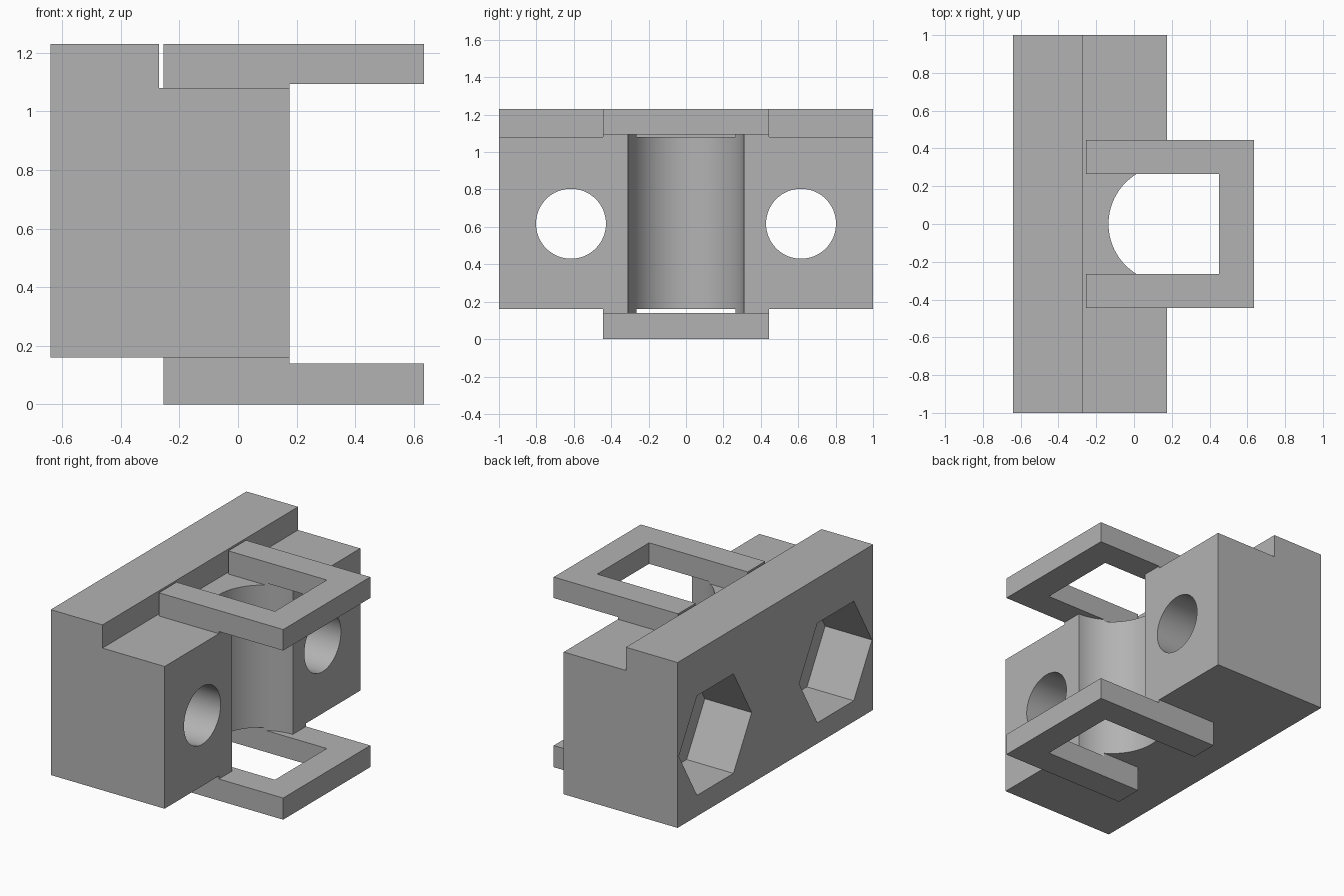
import bpy, bmesh, math
from mathutils import Matrix, Vector

cube = bpy.data.objects.get("Cube")
if cube:
    bpy.data.objects.remove(cube, do_unlink=True)

grey = bpy.data.materials.new("plain grey")
grey.use_nodes = True
colour = (0.45, 0.45, 0.45, 1)
grey.diffuse_color = colour
grey.node_tree.nodes["Principled BSDF"].inputs["Base Color"].default_value = colour


def make(name, bm):
    bmesh.ops.recalc_face_normals(bm, faces=bm.faces)
    mesh = bpy.data.meshes.new(name)
    bm.to_mesh(mesh)
    bm.free()
    mesh.materials.append(grey)
    obj = bpy.data.objects.new(name, mesh)
    bpy.context.collection.objects.link(obj)
    return obj


def prism(name, points, direction):
    """Extrude a closed outline along a direction."""
    bm = bmesh.new()
    face = bm.faces.new([bm.verts.new(p) for p in points])
    moved = bmesh.ops.extrude_face_region(bm, geom=[face], use_keep_orig=True)["geom"]
    verts = [v for v in moved if isinstance(v, bmesh.types.BMVert)]
    bmesh.ops.translate(bm, verts=verts, vec=Vector(direction))
    return make(name, bm)


def rod(name, radius, sides, start, direction, turn=0.0):
    """Round or polygonal rod along x or z."""
    points = []
    for i in range(sides):
        a = turn + math.tau * i / sides
        u, v = radius * math.cos(a), radius * math.sin(a)
        offset = Vector((0, u, v)) if direction[0] else Vector((u, v, 0))
        points.append(Vector(start) + offset)
    return prism(name, points, direction)


def combine(target, other, operation):
    mod = target.modifiers.new(other.name, 'BOOLEAN')
    mod.operation = operation
    mod.solver = 'EXACT'
    mod.object = other
    bpy.context.view_layer.objects.active = target
    bpy.ops.object.modifier_apply(modifier=mod.name)
    bpy.data.objects.remove(other, do_unlink=True)


BACK, FACE, LEG = -0.64, 0.175, -0.255
BOTTOM, SHOULDER, TOP = 0.16, 1.08, 1.23
PAD_LOW, PAD_HIGH = 0.14, 1.094
INNER, OUTER = 0.265, 0.445

# Main block with the raised rear ridge
outline = [(BACK, BOTTOM), (FACE, BOTTOM), (FACE, SHOULDER),
           (-0.27, SHOULDER), (-0.27, TOP), (BACK, TOP)]
block = prism("clamp_block", [(x, -1, z) for x, z in outline], (0, 2, 0))

# Thin pads that carry the frame legs
for side in (-1, 1):
    pad = prism("leg_pad", [(x, side * y, PAD_LOW) for x, y in
                            ((LEG, INNER), (FACE, INNER), (FACE, OUTER), (LEG, OUTER))],
                (0, 0, PAD_HIGH - PAD_LOW))
    combine(block, pad, 'UNION')

# Half-round vertical channel in the face
combine(block, rod("channel_cutter", 0.31, 96, (FACE, 0, -0.2), (0, 0, 1.8)), 'DIFFERENCE')

# Bolt holes and hexagonal nut pockets
for y in (-0.615, 0.615):
    combine(block, rod("bolt_cutter", 0.187, 64, (-1, y, 0.617), (2, 0, 0)), 'DIFFERENCE')
    combine(block, rod("nut_cutter", 0.372, 6, (BACK - 0.2, y, 0.617), (0.535, 0, 0)), 'DIFFERENCE')

# Open frames above and below
frame = [(LEG, -OUTER), (0.635, -OUTER), (0.635, OUTER), (LEG, OUTER),
         (LEG, INNER), (0.45, INNER), (0.45, -INNER), (LEG, -INNER)]
for name, low, high in (("lower_frame", 0, PAD_LOW), ("upper_frame", PAD_HIGH, TOP)):
    part = prism(name, [(x, y, low) for x, y in frame], (0, 0, high - low))
    combine(block, part, 'UNION')

# Smooth bores, crisp edges
bpy.ops.object.select_all(action='DESELECT')
block.select_set(True)
bpy.context.view_layer.objects.active = block
bpy.ops.object.shade_smooth_by_angle(angle=math.radians(30))
